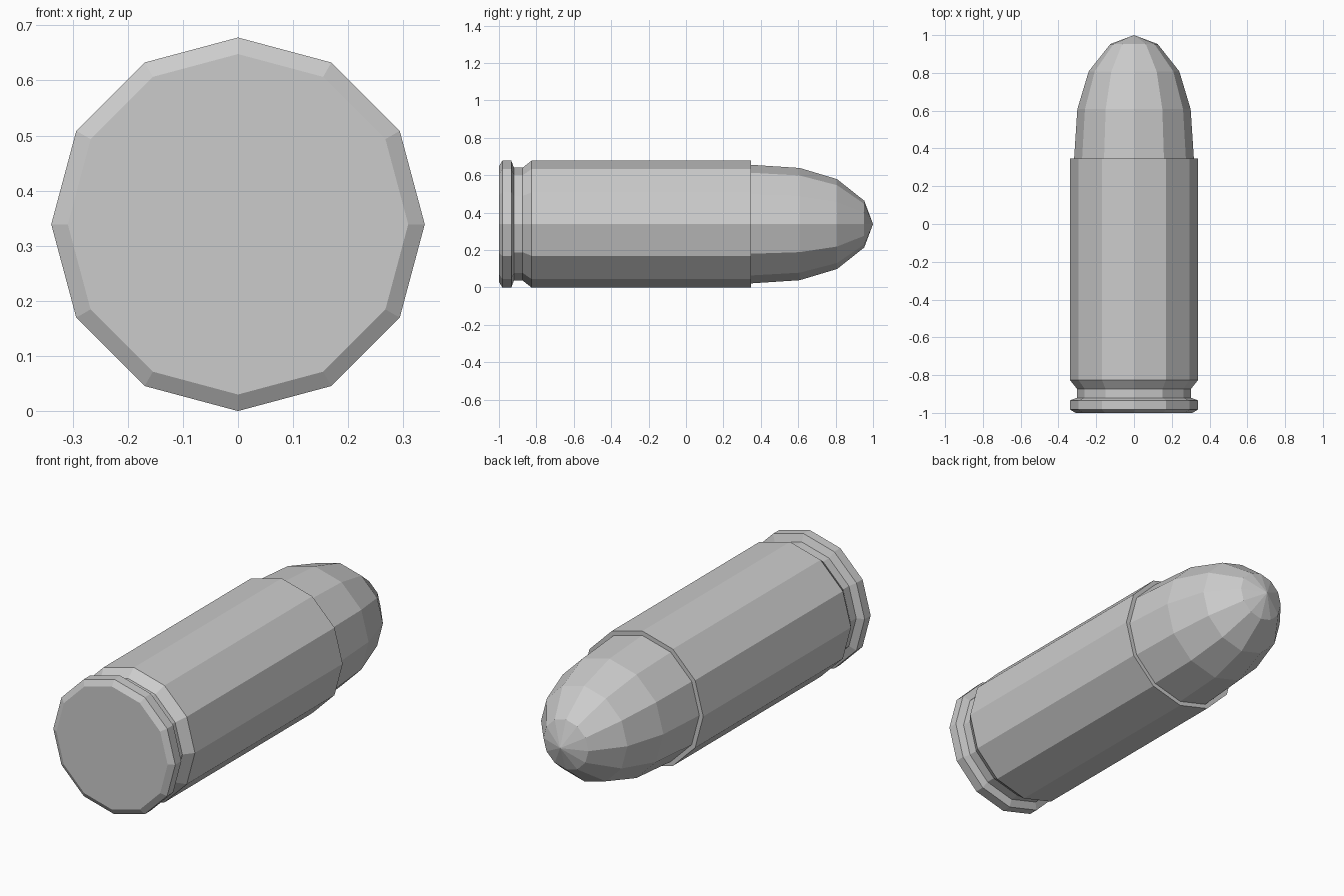
import bpy, bmesh, math

if "Cube" in bpy.data.objects:
    bpy.data.objects.remove(bpy.data.objects["Cube"])

SIDES = 12
AXIS_Z = 0.339


def lathe(name, profile):
    """Revolve (radius, y) points around the long axis; radius 0 makes a tip."""
    bm = bmesh.new()
    rings = []
    for r, y in profile:
        if r == 0:
            rings.append([bm.verts.new((0, y, AXIS_Z))] * SIDES)
        else:
            angles = [2 * math.pi * i / SIDES for i in range(SIDES)]
            rings.append([bm.verts.new((r * math.cos(a), y, AXIS_Z + r * math.sin(a)))
                          for a in angles])
    for a, b in zip(rings, rings[1:]):
        for i in range(SIDES):
            j = (i + 1) % SIDES
            corners = dict.fromkeys((a[i], a[j], b[j], b[i]))
            bm.faces.new(list(corners))
    return bm, rings, name


def finish(bm, name):
    bmesh.ops.recalc_face_normals(bm, faces=bm.faces)
    mesh = bpy.data.meshes.new(name)
    bm.to_mesh(mesh)
    bm.free()
    obj = bpy.data.objects.new(name, mesh)
    bpy.context.collection.objects.link(obj)
    return obj


# Case: chamfered rim, extractor groove, straight body and mouth lip
bm, rings, name = lathe("case", [
    (0.309, -1.0), (0.339, -0.982), (0.339, -0.934), (0.302, -0.92),
    (0.302, -0.873), (0.339, -0.826), (0.339, 0.347), (0.317, 0.347)])
bm.faces.new(rings[0])  # flat base
finish(bm, name)

# Bullet: rounded nose seated in the mouth
bm, rings, name = lathe("bullet", [
    (0.317, 0.347), (0.300, 0.608), (0.240, 0.808), (0.125, 0.953), (0, 1.0)])
obj = finish(bm, name)
# Open base hides inside the case, so make sure the normals point outward
if obj.data.polygons[0].normal.dot(obj.data.polygons[0].center - obj.data.vertices[-1].co) < 0:
    obj.data.flip_normals()
